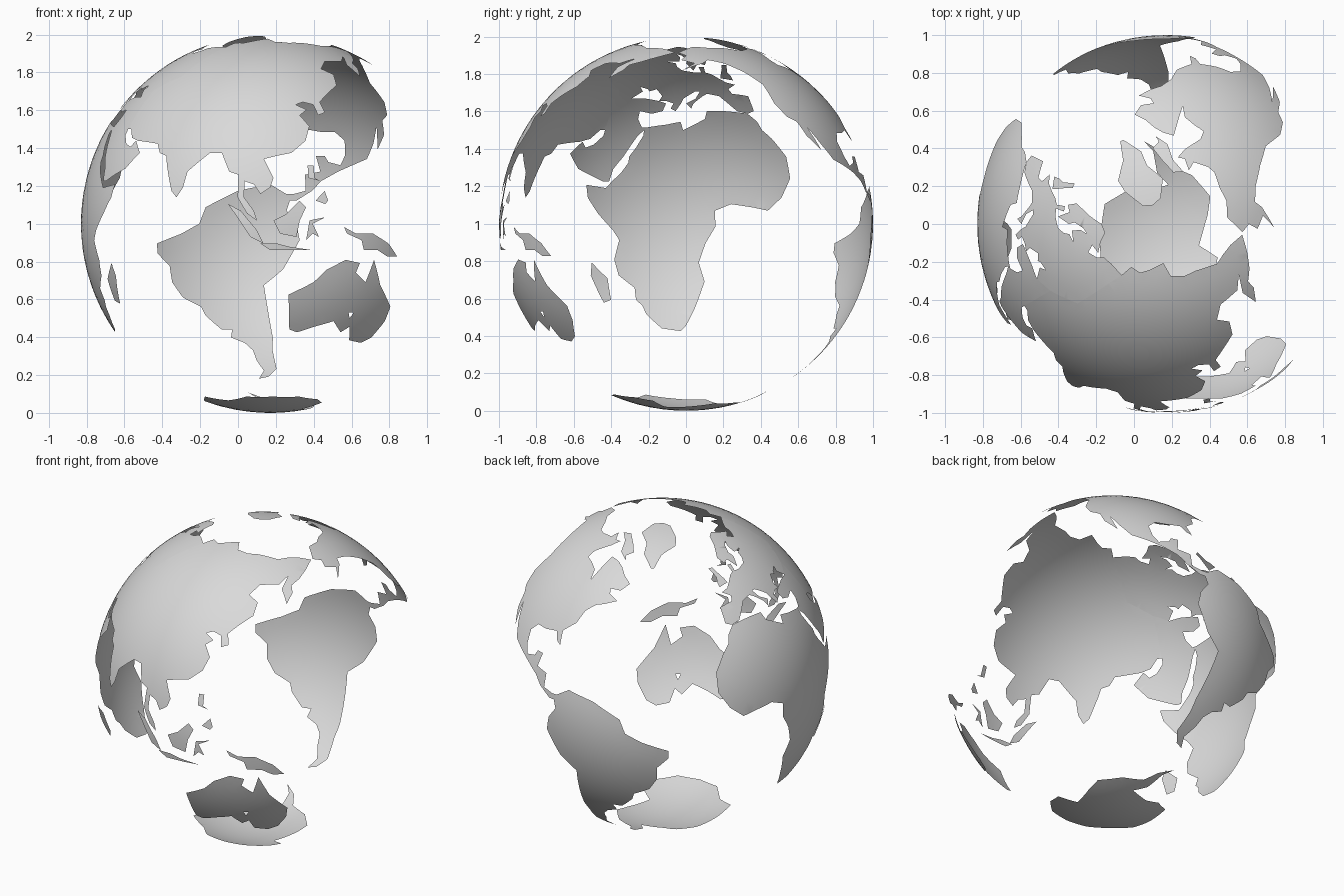
import bpy, bmesh, math
from mathutils import Vector, Matrix
from mathutils.geometry import delaunay_2d_cdt

cube = bpy.data.objects.get("Cube")
if cube:
    bpy.data.objects.remove(cube, do_unlink=True)

FRONT_LONGITUDE = 108
CENTRE = Vector((0.17, 0, 1))

grey = bpy.data.materials.new("land grey")
grey.use_nodes = True
grey.diffuse_color = (0.7, 0.7, 0.7, 1)
grey.node_tree.nodes["Principled BSDF"].inputs["Base Color"].default_value = grey.diffuse_color


def on_sphere(longitude, latitude):
    turn = math.radians(longitude - FRONT_LONGITUDE)
    lift = math.radians(latitude)
    return Vector((math.cos(lift) * math.sin(turn), -math.cos(lift) * math.cos(turn), math.sin(lift)))


def even_points(count):
    """Evenly scattered points over the unit sphere, by the golden angle."""
    golden = math.pi * (3 - math.sqrt(5))
    for i in range(count):
        z = 1 - (2 * i + 1) / count
        r = math.sqrt(1 - z * z)
        yield Vector((r * math.cos(golden * i), r * math.sin(golden * i), z))


SCATTER = list(even_points(4000))


def curved_ring(outline):
    """Outline as unit vectors, with long sides cut into short arcs."""
    corners = [on_sphere(*point) for point in outline]
    ring = []
    for a, b in zip(corners, corners[1:] + corners[:1]):
        steps = max(1, math.ceil(a.angle(b) / math.radians(2)))
        ring += [a.lerp(b, i / steps).normalized() for i in range(steps)]
    return ring


def inside(point, rings):
    """Even-odd test, so inner rings count as holes."""
    x, y = point
    result = False
    for ring in rings:
        for a, b in zip(ring, ring[1:] + ring[:1]):
            if (a.y > y) != (b.y > y) and x < a.x + (y - a.y) * (b.x - a.x) / (b.y - a.y):
                result = not result
    return result


def land(name, outline, *holes):
    """One thin curved shell, filled inside its coastline."""
    rings = [curved_ring(line) for line in (outline, *holes)]
    axis = sum(rings[0], Vector()).normalized()
    turn = axis.to_track_quat('Z', 'Y').to_matrix()
    back = turn.transposed()

    def flatten(p):
        q = back @ p
        return Vector((q.x, q.y)) / (1 + q.z)

    flat_rings = [[flatten(p) for p in ring] for ring in rings]
    points, edges = [], []
    for ring in flat_rings:
        start, size = len(points), len(ring)
        points += ring
        edges += [(start + i, start + (i + 1) % size) for i in range(size)]
    reach = min(p.dot(axis) for p in rings[0])
    for p in SCATTER:
        if p.dot(axis) > reach:
            q = flatten(p)
            if inside(q, flat_rings):
                points.append(q)
    flat, _, faces, *_ = delaunay_2d_cdt(points, edges, [], 0, 1e-6)

    bm = bmesh.new()
    for q in flat:
        s = q.length_squared
        bm.verts.new(turn @ Vector((2 * q.x, 2 * q.y, 1 - s)) / (1 + s))
    bm.verts.ensure_lookup_table()
    for face in faces:
        middle = sum((flat[i] for i in face), Vector((0, 0))) / len(face)
        if inside(middle, flat_rings):
            made = bm.faces.new([bm.verts[i] for i in face])
            made.normal_update()
            if made.normal.dot(axis) < 0:
                made.normal_flip()
    loose = [v for v in bm.verts if not v.link_faces]
    bmesh.ops.delete(bm, geom=loose, context='VERTS')
    bm.transform(Matrix.Translation(CENTRE))
    mesh = bpy.data.meshes.new(name)
    bm.to_mesh(mesh)
    bm.free()
    mesh.materials.append(grey)
    mesh.shade_smooth()
    bpy.context.collection.objects.link(bpy.data.objects.new(name, mesh))


# Coastlines as (longitude, latitude); neighbours share their border points
land("africa", [
    (-6, 36), (3, 37), (10, 37), (11, 34), (15, 32), (19, 30), (20, 33), (25, 32), (32, 31), (33, 30),
    (33, 28), (35, 24), (37, 21), (37, 19), (39, 16), (43, 12), (44, 11), (51, 12), (50, 8), (46, 3),
    (41, -2), (39, -5), (41, -11), (40, -16), (35, -20), (35, -24), (33, -26), (32, -29), (27, -34),
    (20, -35), (18, -33), (15, -27), (12, -18), (14, -12), (12, -6), (9, -1), (9, 4), (4, 6), (-3, 5),
    (-8, 4), (-13, 8), (-17, 14), (-17, 21), (-13, 27), (-10, 30), (-9, 33)])

land("europe", [
    (67, 69), (60, 51), (48, 45), (41, 42), (37, 45), (39, 47), (35, 46), (34, 45), (31, 46), (28, 43),
    (29, 41), (26, 41), (23, 40), (24, 38), (22, 37), (20, 40), (19, 42), (14, 45), (12, 45), (14, 42),
    (18, 40), (16, 38), (15, 40), (11, 43), (9, 44), (4, 43), (3, 42), (0, 39), (-2, 37), (-6, 36),
    (-9, 37), (-9, 43), (-2, 44), (-1, 46), (-5, 48), (-1, 49), (2, 51), (5, 53), (8, 54), (8, 57),
    (11, 57), (10, 54), (14, 54), (20, 55), (23, 57), (24, 59), (29, 60), (22, 60), (22, 63), (25, 65),
    (21, 64), (17, 61), (18, 59), (14, 55), (11, 59), (7, 58), (5, 61), (12, 66), (18, 70), (26, 71),
    (33, 69), (41, 67), (34, 66), (38, 64), (44, 66), (46, 68), (54, 69)])

land("south_west_asia", [
    (48, 45), (48, 30), (48, 28), (51, 25), (54, 24), (56, 26), (60, 22), (55, 17), (45, 13), (43, 13),
    (42, 17), (39, 21), (35, 28), (33, 30), (32, 31), (34, 31), (36, 34), (36, 37), (31, 36), (27, 37),
    (26, 40), (29, 41), (35, 42), (41, 42)])

land("asia", [
    (67, 69), (69, 73), (80, 73), (88, 75), (104, 78), (113, 74), (127, 73), (140, 73), (160, 70),
    (170, 70), (180, 69), (190, 66), (179, 63), (170, 60), (163, 58), (162, 55), (157, 51), (156, 57),
    (163, 62), (155, 59), (142, 59), (136, 55), (141, 52), (139, 47), (132, 43), (128, 40), (129, 36),
    (126, 35), (125, 39), (121, 40), (118, 39), (122, 37), (119, 35), (122, 31), (120, 26), (115, 22),
    (110, 21), (106, 20), (109, 14), (108, 11), (105, 9), (103, 12), (100, 13), (100, 8), (103, 4),
    (104, 1), (101, 3), (98, 8), (98, 15), (95, 16), (92, 22), (88, 22), (81, 16), (80, 11), (78, 8),
    (76, 10), (73, 18), (72, 21), (69, 22), (67, 25), (57, 26), (53, 27), (50, 30), (48, 30), (48, 45),
    (60, 51)])

land("north_america", [
    (-168, 66), (-156, 71), (-141, 70), (-128, 70), (-115, 68), (-108, 68), (-96, 69), (-95, 72),
    (-88, 69), (-82, 69), (-86, 66), (-94, 61), (-94, 58), (-88, 57), (-82, 55), (-80, 51), (-79, 55),
    (-77, 62), (-70, 61), (-65, 59), (-61, 56), (-56, 53), (-60, 50), (-66, 50), (-65, 48), (-60, 46),
    (-66, 44), (-70, 43), (-74, 40), (-76, 35), (-81, 31), (-80, 26), (-82, 27), (-84, 30), (-90, 29),
    (-95, 29), (-98, 26), (-97, 21), (-95, 18), (-91, 19), (-90, 21), (-87, 21), (-88, 16), (-83, 15),
    (-83, 10), (-79, 9), (-77, 9), (-78, 7), (-80, 7), (-85, 10), (-88, 13), (-94, 16), (-105, 20),
    (-109, 25), (-113, 31), (-110, 23), (-115, 28), (-117, 33), (-121, 35), (-124, 40), (-124, 48),
    (-130, 54), (-139, 59), (-148, 61), (-152, 59), (-164, 55), (-157, 59), (-165, 61), (-162, 64)])

land("south_america", [
    (-77, 9), (-72, 12), (-62, 10), (-52, 5), (-50, 0), (-44, -3), (-35, -6), (-35, -9), (-39, -13),
    (-39, -18), (-42, -23), (-48, -26), (-49, -29), (-54, -34), (-58, -34), (-57, -37), (-62, -39),
    (-65, -42), (-66, -46), (-69, -51), (-66, -55), (-71, -54), (-75, -50), (-73, -42), (-73, -37),
    (-70, -19), (-76, -14), (-81, -5), (-80, 0), (-77, 4), (-78, 7)])

# Australia, with its inland lake left open
land("australia", [
    (114, -22), (122, -18), (126, -14), (132, -11), (137, -12), (136, -15), (140, -18), (142, -11),
    (146, -19), (153, -26), (153, -31), (150, -37), (146, -39), (140, -38), (138, -33), (135, -35),
    (131, -31), (124, -33), (118, -35), (115, -34)],
    [(136, -28), (138, -28), (137, -30)])

land("antarctica", [
    (0, -70), (30, -69), (50, -66), (70, -69), (90, -66), (110, -66), (130, -66), (150, -68), (165, -71),
    (165, -78), (200, -78), (210, -77), (230, -74), (260, -73), (285, -72), (293, -67), (303, -63),
    (298, -67), (298, -74), (285, -78), (325, -78), (340, -74)])

# Northern islands
land("greenland", [
    (-45, 60), (-53, 66), (-54, 71), (-68, 76), (-60, 82), (-35, 83), (-20, 81), (-20, 74), (-24, 70),
    (-38, 66), (-43, 60)])
land("baffin_island", [
    (-65, 62), (-73, 65), (-78, 70), (-90, 73), (-80, 74), (-68, 70), (-62, 66), (-67, 64)])
land("great_britain", [(-5, 50), (1, 51), (0, 53), (-2, 56), (-3, 58), (-6, 58), (-4, 54), (-5, 52)])

# Southern and eastern islands
land("madagascar", [(49, -12), (50, -16), (47, -25), (44, -24), (44, -17)])
land("borneo", [(109, 1), (113, 3), (117, 7), (119, 5), (117, 1), (116, -4), (111, -3)])
land("sumatra", [(95, 6), (99, 4), (104, -2), (106, -6), (102, -4), (98, 2)])
land("java", [(105, -6), (110, -6), (114, -7), (121, -8), (114, -8), (108, -8)])
land("sulawesi", [(119, -5), (120, 1), (125, 2), (121, 0), (123, -4), (121, -3)])
land("new_guinea", [
    (131, -1), (135, -3), (141, -3), (147, -6), (151, -10), (147, -10), (143, -8), (138, -8), (137, -5),
    (132, -3)])
land("luzon", [(120, 18), (122, 18), (122, 14), (124, 13), (120, 14)])
land("mindanao", [(122, 7), (125, 10), (126, 7), (125, 6)])
